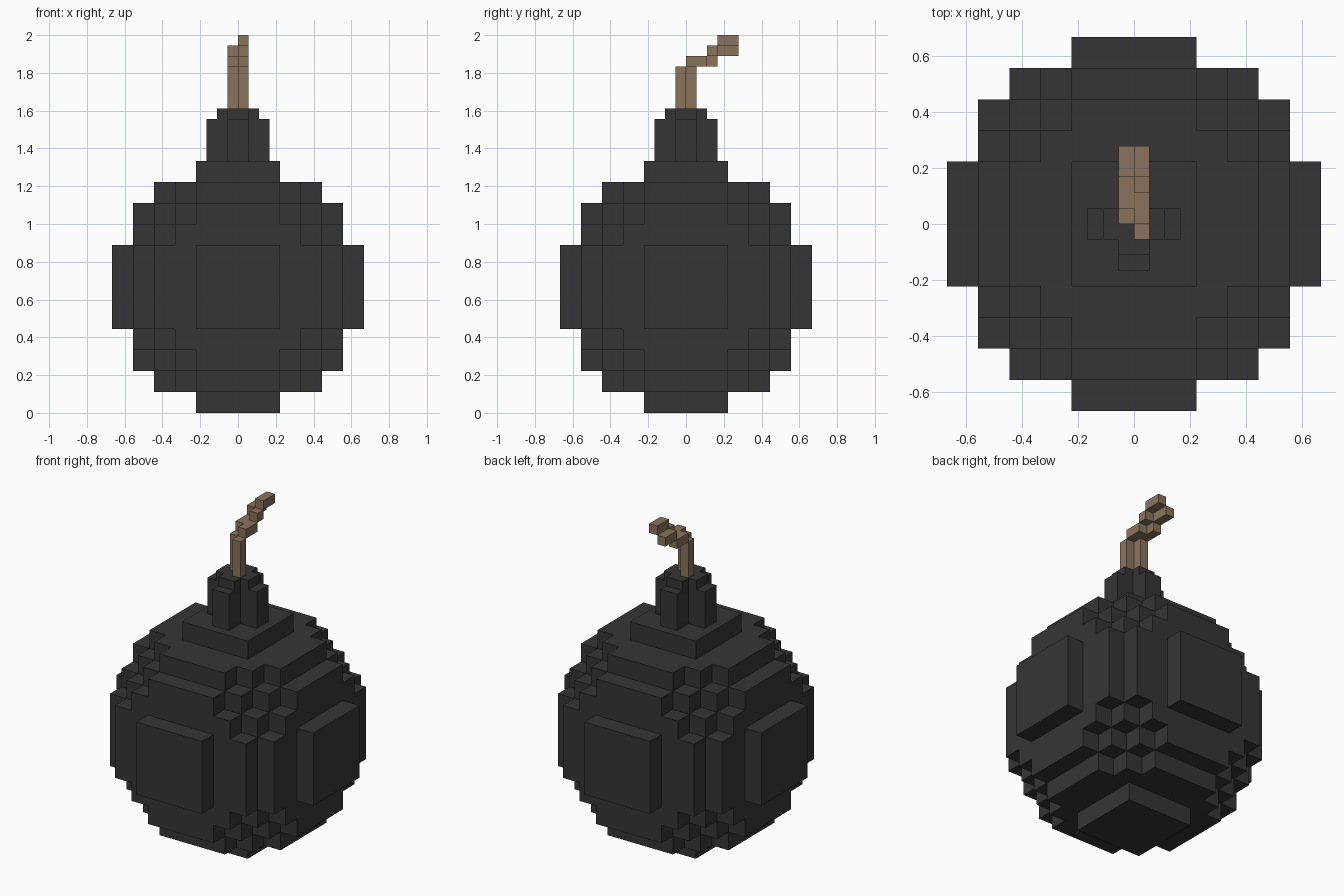
import bpy, bmesh
from math import radians
from mathutils import Vector

if "Cube" in bpy.data.objects:
    bpy.data.objects.remove(bpy.data.objects["Cube"])

BIG = 1 / 9       # body voxel size
SMALL = 1 / 18    # neck and fuse voxel size
BODY_TOP = 12 * BIG


def material(name, rgb):
    m = bpy.data.materials.new(name)
    m.diffuse_color = (*rgb, 1)
    m.use_nodes = True
    m.node_tree.nodes["Principled BSDF"].inputs["Base Color"].default_value = m.diffuse_color
    return m


charcoal = material("charcoal", (0.036, 0.036, 0.036))
cord = material("brown cord", (0.255, 0.175, 0.108))


def box_cells(x0, x1, y0, y1, z0, z1):
    return {(x, y, z) for x in range(x0, x1) for y in range(y0, y1) for z in range(z0, z1)}


def voxel_object(name, cells, size, base_z, mat):
    """Skin a set of integer cells, then merge coplanar faces."""
    bm = bmesh.new()
    for c in cells:
        for axis in range(3):
            for s in (-1, 1):
                n = list(c)
                n[axis] += s
                if tuple(n) in cells:
                    continue
                u, v = (axis + 1) % 3, (axis + 2) % 3
                quad = []
                for a, b in ((0, 0), (1, 0), (1, 1), (0, 1)):
                    p = Vector(c)
                    p[axis] += s > 0
                    p[u] += a
                    p[v] += b
                    quad.append(bm.verts.new(p * size + Vector((0, 0, base_z))))
                bm.faces.new(quad if s > 0 else quad[::-1])
    bmesh.ops.remove_doubles(bm, verts=bm.verts[:], dist=1e-4)
    bmesh.ops.dissolve_limit(bm, angle_limit=radians(1), verts=bm.verts[:], edges=bm.edges[:])
    me = bpy.data.meshes.new(name)
    bm.to_mesh(me)
    bm.free()
    me.materials.append(mat)
    ob = bpy.data.objects.new(name, me)
    bpy.context.collection.objects.link(ob)
    return ob


# Round body: blocky ball, 12 voxels across
ball = {c for c in box_cells(-6, 6, -6, 6, 0, 12)
        if (c[0] + .5) ** 2 + (c[1] + .5) ** 2 + (c[2] - 5.5) ** 2 <= 36}
voxel_object("round_body", ball, BIG, 0, charcoal)

# Neck: cross-shaped collar, stepped in at the top
neck = set()
for half, top in ((3, 4), (2, 5)):
    neck |= box_cells(-half, half, -1, 1, 0, top) | box_cells(-1, 1, -half, half, 0, top)
voxel_object("neck", neck, SMALL, BODY_TOP, charcoal)

# Fuse: two twisted strands climbing toward the back
strands = {
    "fuse_right_strand": [(-1, 0, 5, 9), (0, 2, 9, 10), (2, 3, 10, 11), (3, 5, 11, 12)],
    "fuse_left_strand": [(0, 1, 5, 9), (1, 3, 9, 10), (3, 5, 10, 11)],
}
for name, parts in strands.items():
    x0 = 0 if "right" in name else -1
    cells = set().union(*(box_cells(x0, x0 + 1, *p) for p in parts))
    voxel_object(name, cells, SMALL, BODY_TOP, cord)
